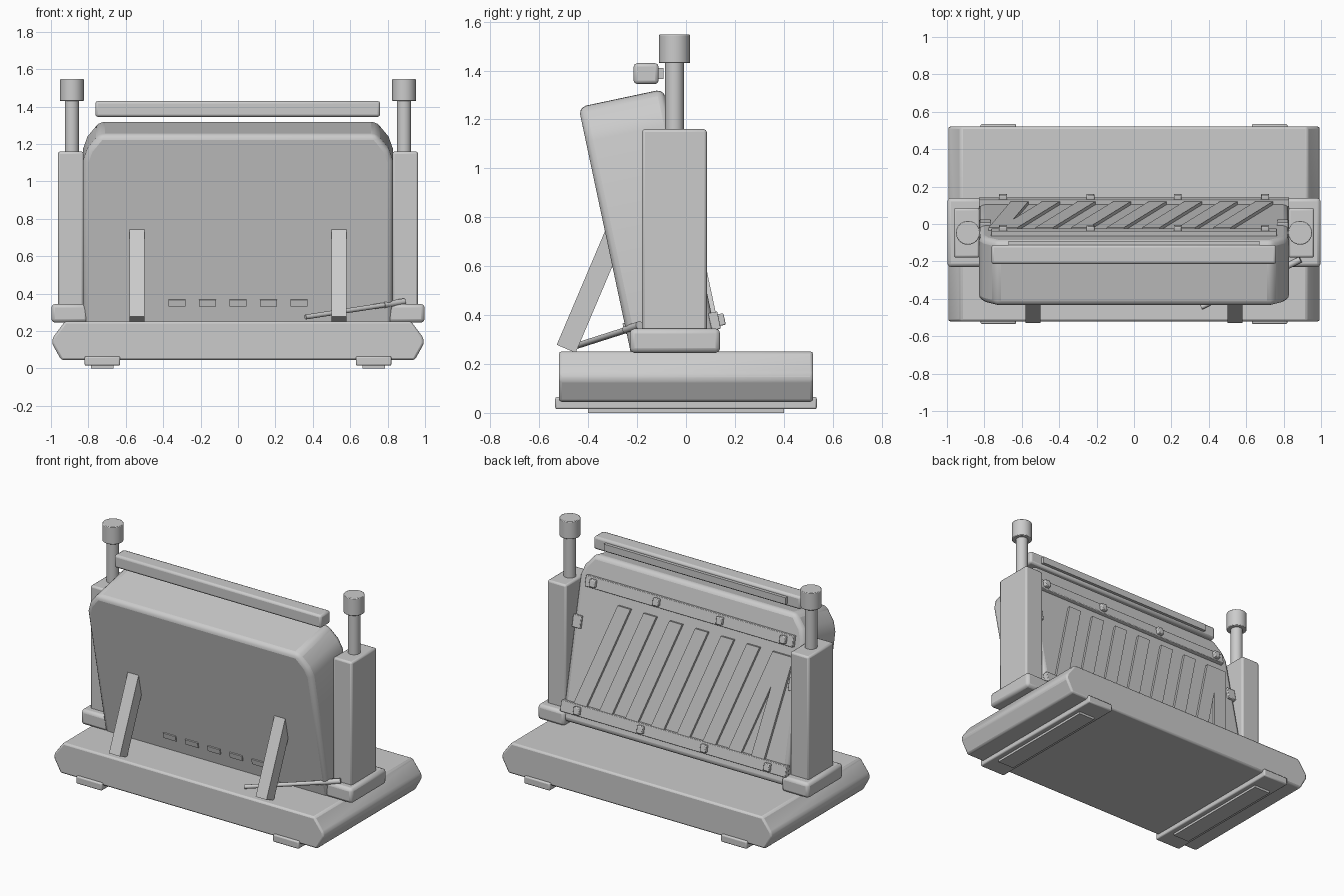
import bpy, bmesh, math
from mathutils import Matrix, Vector

if "Cube" in bpy.data.objects:
    bpy.data.objects.remove(bpy.data.objects["Cube"])

grey = bpy.data.materials.new("light_grey")
grey.diffuse_color = (0.6, 0.6, 0.6, 1)
grey.use_nodes = True
grey.node_tree.nodes["Principled BSDF"].inputs["Base Color"].default_value = grey.diffuse_color

# Frame of the leaning panel: local z runs up the panel, local y to its back
TILT = Matrix.Translation((0, -0.154, 0.764)) @ Matrix.Rotation(math.radians(12), 4, 'X')


def finish(name, bm, bevel=0.0, segments=2, matrix=None, angle=35):
    bmesh.ops.recalc_face_normals(bm, faces=bm.faces)
    me = bpy.data.meshes.new(name)
    bm.to_mesh(me)
    bm.free()
    ob = bpy.data.objects.new(name, me)
    bpy.context.collection.objects.link(ob)
    me.materials.append(grey)
    if matrix:
        ob.matrix_world = matrix
    if bevel:
        mod = ob.modifiers.new("bevel", 'BEVEL')
        mod.width, mod.segments = bevel, segments
        mod.limit_method = 'ANGLE'
        mod.angle_limit = math.radians(25)
    bpy.ops.object.select_all(action='DESELECT')
    ob.select_set(True)
    bpy.context.view_layer.objects.active = ob
    bpy.ops.object.shade_smooth_by_angle(angle=math.radians(angle))
    return ob


def box(name, x, y, z, bevel=0.0, matrix=None):
    """Box from (min, max) ranges."""
    bm = bmesh.new()
    bmesh.ops.create_cube(bm, size=1)
    for v in bm.verts:
        v.co = [(r[0] + r[1]) / 2 + c * (r[1] - r[0]) for c, r in zip(v.co, (x, y, z))]
    return finish(name, bm, bevel, 2, matrix)


def prism(name, profile, y, bevel=0.0, segments=2, matrix=None):
    """Extrude an x-z profile along y."""
    bm = bmesh.new()
    face = bm.faces.new([bm.verts.new((px, y[0], pz)) for px, pz in profile])
    new = bmesh.ops.extrude_face_region(bm, geom=[face])["geom"]
    bmesh.ops.translate(bm, vec=(0, y[1] - y[0], 0),
                        verts=[g for g in new if isinstance(g, bmesh.types.BMVert)])
    return finish(name, bm, bevel, segments, matrix)


def rod(name, a, b, radius, sides=32, bevel=0.0):
    """Cylinder between two points."""
    a, b = Vector(a), Vector(b)
    bm = bmesh.new()
    bmesh.ops.create_cone(bm, cap_ends=True, segments=sides, radius1=radius,
                          radius2=radius, depth=(b - a).length)
    m = Matrix.Translation((a + b) / 2) @ (b - a).to_track_quat('Z', 'Y').to_matrix().to_4x4()
    return finish(name, bm, bevel, 2, m)


def mirrored(half):
    """Complete a right-hand profile across x = 0."""
    return half + [(-px, pz) for px, pz in reversed(half)]


# Base slab with sloped ends
prism("base", mirrored([(0.945, 0.045), (0.995, 0.135), (0.99, 0.165), (0.925, 0.252)]),
      (-0.52, 0.52), 0.012)

for s, side in ((-1, "left"), (1, "right")):
    def span(a, b):
        return tuple(sorted((s * a, s * b)))
    # Floor runners and rubber pads
    box(f"{side}_runner", span(0.63, 0.82), (-0.535, 0.535), (0.015, 0.065), 0.008)
    box(f"{side}_pad", span(0.665, 0.785), (-0.4, 0.4), (0, 0.02))
    # Post with foot, rod and cap
    box(f"{side}_post_foot", span(0.80, 0.998), (-0.23, 0.14), (0.245, 0.345), 0.02)
    box(f"{side}_post", span(0.825, 0.963), (-0.18, 0.085), (0.33, 1.16), 0.012)
    rod(f"{side}_post_rod", (s * 0.888, -0.047, 1.15), (s * 0.888, -0.047, 1.45), 0.038)
    rod(f"{side}_post_cap", (s * 0.888, -0.047, 1.43), (s * 0.888, -0.047, 1.547), 0.064,
        bevel=0.004)
    # Small clip joining panel and post
    box(f"{side}_clip", span(0.765, 0.825), (0.16, 0.195), (0.06, 0.14), 0.004, TILT)
    # Front prop leaning against the panel
    m = Matrix.Translation((s * 0.54, -0.49, 0.262)) @ Matrix.Rotation(math.radians(-23), 4, 'X')
    box(f"{side}_prop", (-0.04, 0.04), (-0.042, 0.042), (0, 0.51), 0, m)

# Leaning panel body with cut upper corners
prism("panel_body", mirrored([(0.828, -0.535), (0.828, 0.39), (0.805, 0.455), (0.74, 0.535)]),
      (-0.178, 0.178), 0.03, 3, TILT)

# Row of slots on the front face
for i in range(5):
    cx = (i - 2) * 0.163
    box(f"front_slot_{i + 1}", (cx - 0.046, cx + 0.046), (-0.186, -0.17),
        (-0.403, -0.367), 0, TILT)

# Rails with bolts on the back
for name, half, z in (("upper", 0.765, 0.367), ("lower", 0.83, -0.436)):
    box(f"{name}_rail", (-half, half), (0.165, 0.203), (z - 0.036, z + 0.036), 0.004, TILT)
    for i in range(4):
        cx = -0.7 + i * 0.467
        box(f"{name}_bolt_{i + 1}", (cx - 0.021, cx + 0.021), (0.19, 0.226),
            (z - 0.024, z + 0.024), 0.005, TILT)

# Slanted slats on the back, the last one steeper
slats = [(0.70 - 0.19 * i, 0.47 - 0.19 * i) for i in range(7)] + [(-0.61, -0.73)]
for i, (low, high) in enumerate(slats):
    prism(f"slat_{i + 1}", [(low - 0.047, -0.41), (low + 0.047, -0.41),
                            (high + 0.047, 0.27), (high - 0.047, 0.27)],
          (0.17, 0.196), matrix=TILT)

# Top bar with its backing strip
box("top_bar", (-0.763, 0.76), (-0.214, -0.112), (1.345, 1.43), 0.014)
box("top_bar_strip", (-0.67, 0.67), (-0.12, -0.092), (1.365, 1.41))

# Lever at the front right
rod("lever", (0.36, -0.445, 0.275), (0.80, -0.235, 0.342), 0.013, 12)
rod("lever_grip", (0.78, -0.245, 0.34), (0.89, -0.19, 0.358), 0.017, 12)
